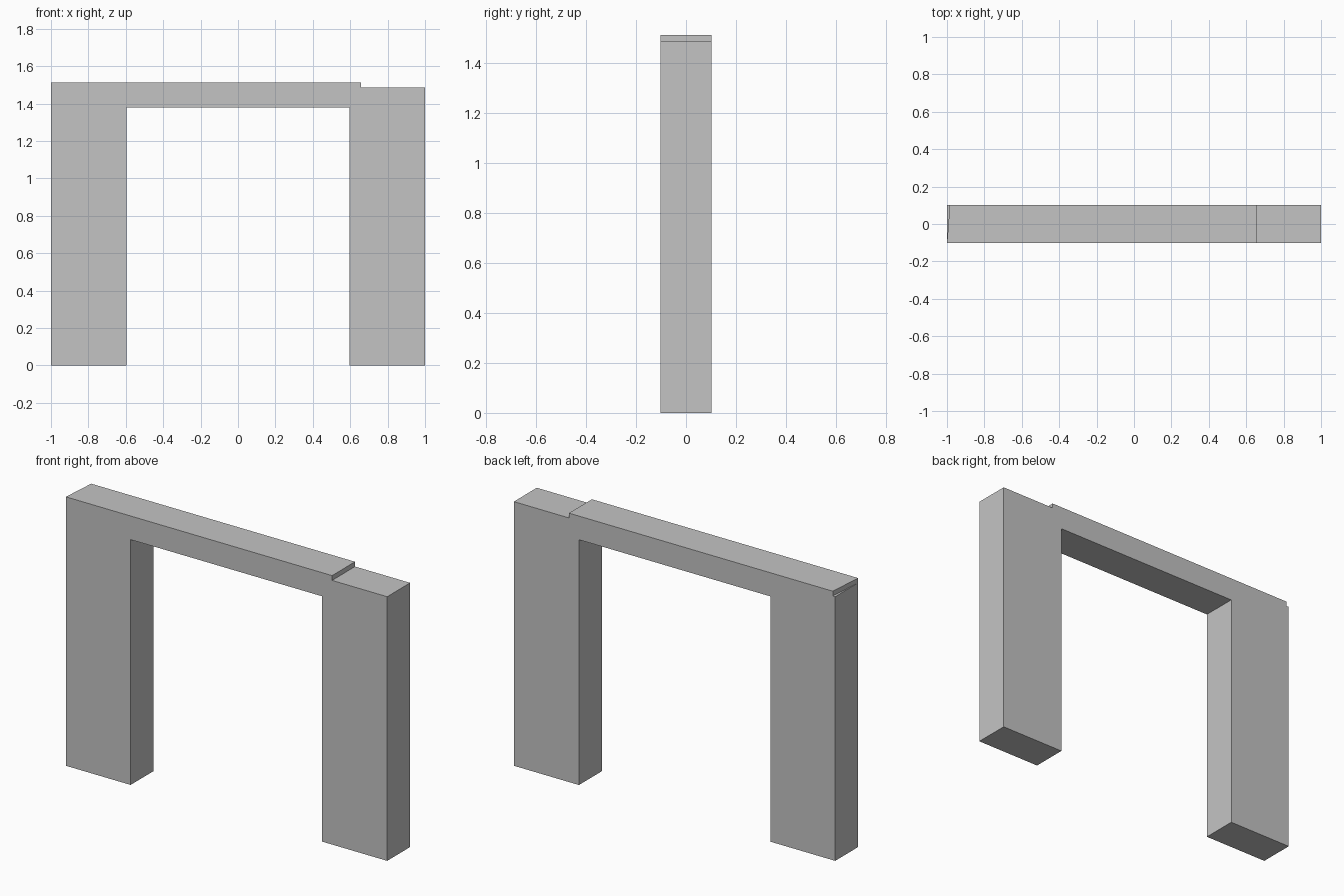
import bpy
import bmesh
from mathutils import Vector

cube = bpy.data.objects.get("Cube")
if cube:
    bpy.data.objects.remove(cube, do_unlink=True)

stone = bpy.data.materials.new("plain grey")
stone.use_nodes = True
grey = (0.55, 0.55, 0.55, 1)
stone.diffuse_color = grey
stone.node_tree.nodes["Principled BSDF"].inputs["Base Color"].default_value = grey

HALF_DEPTH = 0.102
LEDGE, TOP, SOFFIT = 1.486, 1.513, 1.38


def prism(name, outline, sweep):
    """Extrude a closed planar outline along the sweep vector."""
    bm = bmesh.new()
    face = bm.faces.new([bm.verts.new(p) for p in outline])
    geom = bmesh.ops.extrude_face_region(bm, geom=[face])["geom"]
    verts = [g for g in geom if isinstance(g, bmesh.types.BMVert)]
    bmesh.ops.translate(bm, verts=verts, vec=Vector(sweep))
    bmesh.ops.recalc_face_normals(bm, faces=bm.faces)
    mesh = bpy.data.meshes.new(name)
    bm.to_mesh(mesh)
    bm.free()
    mesh.materials.append(stone)
    obj = bpy.data.objects.new(name, mesh)
    bpy.context.collection.objects.link(obj)
    return obj


# Two wide legs joined by the lower part of the lintel
arch = [(-1, 0), (-0.597, 0), (-0.597, SOFFIT), (0.595, SOFFIT),
        (0.595, 0), (1, 0), (1, LEDGE), (-1, LEDGE)]
prism("portal_frame", [(x, -HALF_DEPTH, z) for x, z in arch],
      (0, 2 * HALF_DEPTH, 0))

# Raised top of the lintel, short of the left leg and skewed at its right end
slab = [(-1, -HALF_DEPTH), (0.657, -HALF_DEPTH),
        (0.657, HALF_DEPTH), (-0.985, HALF_DEPTH)]
prism("lintel_top", [(x, y, LEDGE) for x, y in slab], (0, 0, TOP - LEDGE))
